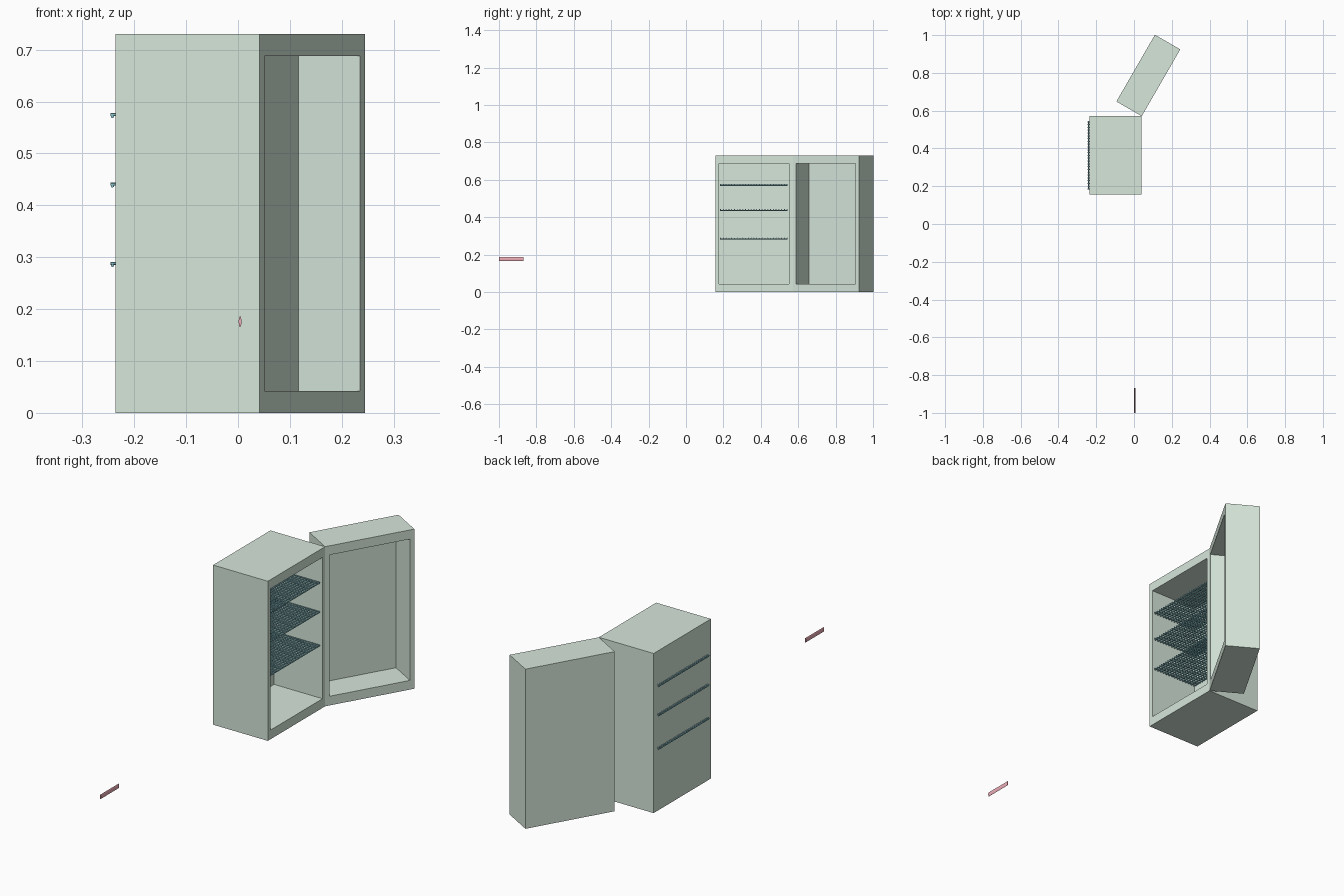
import bpy, bmesh, math
from mathutils import Matrix, Vector

if "Cube" in bpy.data.objects:
    bpy.data.objects.remove(bpy.data.objects["Cube"])


def material(name, colour):
    m = bpy.data.materials.new(name)
    m.diffuse_color = (*colour, 1)
    m.use_nodes = True
    m.node_tree.nodes["Principled BSDF"].inputs["Base Color"].default_value = m.diffuse_color
    return m


shell_mat = material("pale_green", (0.68, 0.80, 0.71))
wire_mat = material("teal", (0.25, 0.55, 0.60))
handle_mat = material("pink", (0.85, 0.42, 0.48))


def finish(name, bm, mat):
    bmesh.ops.recalc_face_normals(bm, faces=bm.faces)
    me = bpy.data.meshes.new(name)
    bm.to_mesh(me)
    bm.free()
    me.materials.append(mat)
    ob = bpy.data.objects.new(name, me)
    bpy.context.collection.objects.link(ob)
    return ob


def hollow_box(name, depth, width, height, rim_y, rim_z, cavity):
    """Box with its corner at the origin, x from -depth to 0, hollowed from +x."""
    bm = bmesh.new()
    bmesh.ops.create_cube(bm, size=1)
    bmesh.ops.scale(bm, vec=(depth, width, height), verts=bm.verts)
    bmesh.ops.translate(bm, vec=(-depth / 2, width / 2, height / 2), verts=bm.verts)
    bm.normal_update()
    face = next(f for f in bm.faces if f.normal.x > 0.9)
    # first pass makes the rim, second pass sinks the cavity
    bmesh.ops.inset_individual(bm, faces=[face], thickness=rim_y)
    for v in face.verts:
        v.co.y = rim_y if v.co.y < width / 2 else width - rim_y
        v.co.z = rim_z if v.co.z < height / 2 else height - rim_z
    inner = bmesh.ops.extrude_discrete_faces(bm, faces=[face])["faces"][0]
    bmesh.ops.translate(bm, vec=(-cavity, 0, 0), verts=inner.verts)
    return finish(name, bm, shell_mat)


# cabinet and its swung-open door
cabinet = hollow_box("cabinet", 0.277, 0.414, 0.73, 0.019, 0.042, 0.245)
cabinet.location = (0.041, 0.157, 0)
door = hollow_box("door", 0.155, 0.408, 0.73, 0.02, 0.042, 0.137)
door.location = (0.041, 0.571, 0)
door.rotation_euler.z = math.radians(-30)


def rod(bm, a, b, r):
    a, b = Vector(a), Vector(b)
    d = b - a
    mat = Matrix.Translation((a + b) / 2) @ d.to_track_quat('Z', 'Y').to_matrix().to_4x4()
    bmesh.ops.create_cone(bm, cap_ends=True, segments=6, radius1=r, radius2=r,
                          depth=d.length, matrix=mat)


# wire shelves: two crossing layers of rods
X0, X1, Y0, Y1, R = -0.246, 0.034, 0.182, 0.544, 0.003
NX, NY = 18, 25
for i, z in enumerate((0.286, 0.439, 0.573)):
    bm = bmesh.new()
    for k in range(NY):
        y = Y0 + R + (Y1 - Y0 - 2 * R) * k / (NY - 1)
        rod(bm, (X0, y, z + 0.002), (X1, y, z + 0.002), R)
    for k in range(NX):
        x = X0 + R + 0.001 + (X1 - X0 - 2 * R - 0.002) * k / (NX - 1)
        rod(bm, (x, Y0, z - 0.002), (x, Y1, z - 0.002), R)
    finish(f"wire_shelf_{i + 1}", bm, wire_mat)

# detached handle: flat oval bar
bm = bmesh.new()
bmesh.ops.create_cone(bm, cap_ends=True, segments=16, radius1=1, radius2=1, depth=1,
                      matrix=Matrix.Rotation(math.pi / 2, 4, 'X'))
bmesh.ops.scale(bm, vec=(0.0027, 0.132, 0.0105), verts=bm.verts)
handle = finish("handle", bm, handle_mat)
handle.location = (0.004, -0.934, 0.176)
